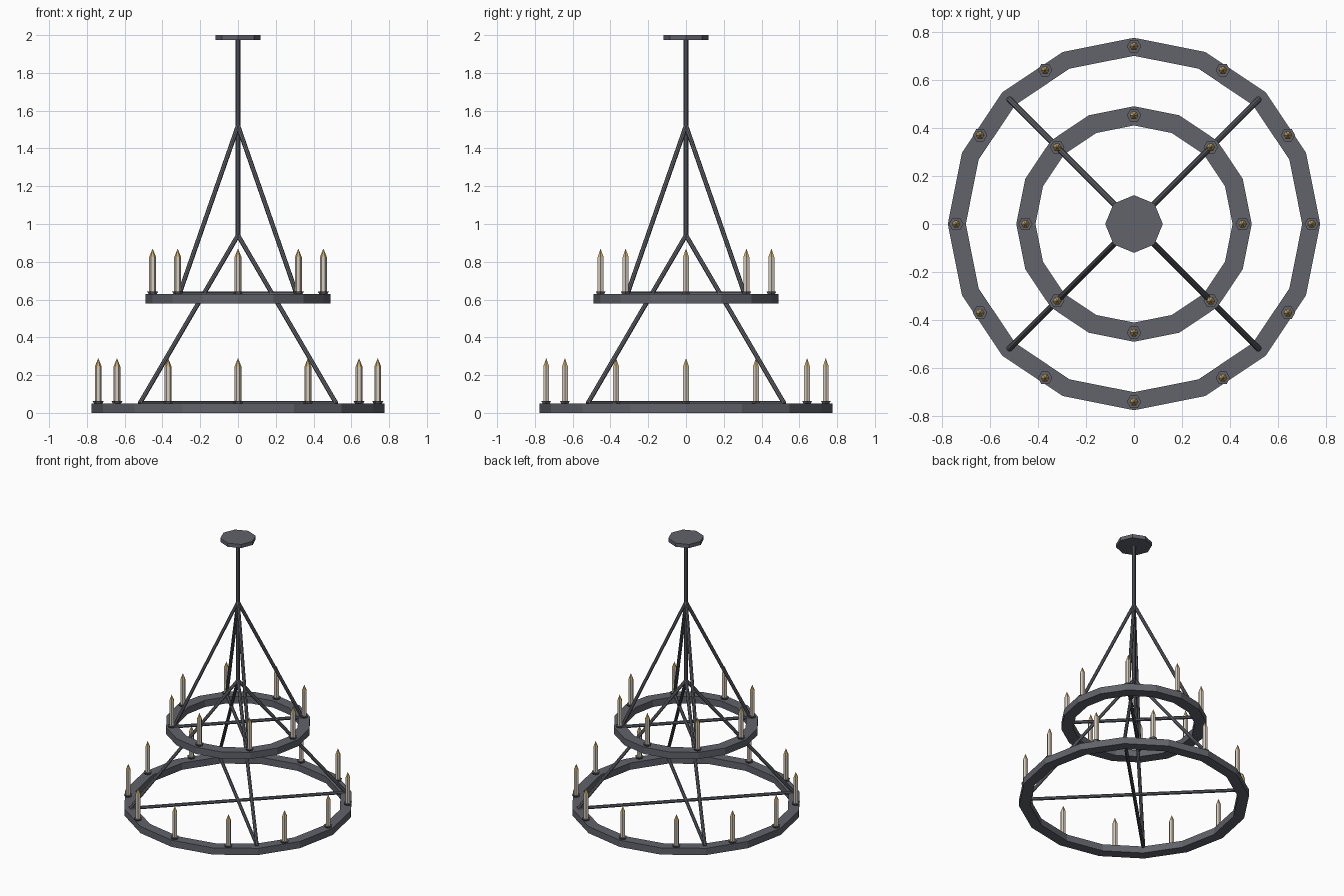
import bpy, bmesh, math
from mathutils import Vector

if "Cube" in bpy.data.objects:
    bpy.data.objects.remove(bpy.data.objects["Cube"], do_unlink=True)


def material(name, rgb):
    m = bpy.data.materials.new(name)
    m.use_nodes = True
    m.diffuse_color = (*rgb, 1)
    m.node_tree.nodes["Principled BSDF"].inputs["Base Color"].default_value = (*rgb, 1)
    return m


iron = material("dark iron", (0.12, 0.125, 0.145))
wax = material("candle wax", (0.68, 0.61, 0.5))
gold = material("flame gold", (0.6, 0.42, 0.14))


def lathe(name, profile, sides, mat, at=(0, 0, 0), closed=False):
    """Spin an (r, z) profile round the z axis; a closed profile makes a ring."""
    bm = bmesh.new()
    loops = []
    for r, z in profile:
        loops.append([bm.verts.new((r * math.cos(math.tau * i / sides),
                                    r * math.sin(math.tau * i / sides), z))
                      for i in range(sides)])
    pairs = list(zip(loops, loops[1:]))
    if closed:
        pairs.append((loops[-1], loops[0]))
    else:
        bm.faces.new(loops[0][::-1])
        bm.faces.new(loops[-1])
    for a, b in pairs:
        for i in range(sides):
            j = (i + 1) % sides
            bm.faces.new((a[i], a[j], b[j], b[i]))
    bmesh.ops.remove_doubles(bm, verts=bm.verts, dist=1e-5)
    bmesh.ops.recalc_face_normals(bm, faces=bm.faces)
    me = bpy.data.meshes.new(name)
    bm.to_mesh(me)
    bm.free()
    me.materials.append(mat)
    ob = bpy.data.objects.new(name, me)
    ob.location = at
    bpy.context.collection.objects.link(ob)
    return ob


def rod(name, start, end, radius=0.012):
    start, end = Vector(start), Vector(end)
    d = end - start
    ob = lathe(name, [(radius, 0), (radius, d.length)], 8, iron, start)
    ob.rotation_euler = d.to_track_quat('Z', 'Y').to_euler()


def candle(tier, x, y, z):
    lathe(tier + "_candle_dish", [(0.022, 0), (0.03, 0.013)], 6, iron, (x, y, z))
    lathe(tier + "_candle", [(0.018, 0.013), (0.018, 0.195)], 6, wax, (x, y, z))
    lathe(tier + "_flame", [(0.018, 0.195), (0.0, 0.24)], 6, gold, (x, y, z))


# Each tier: ring, candles, crossed bars and four slanted hangers
def tier(name, inner, outer, z, candles, candle_r, reach, apex):
    top = z + 0.05
    lathe(name + "_ring", [(inner, z), (outer, z), (outer, top), (inner, top)],
          16, iron, closed=True)
    for i in range(candles):
        a = math.tau * i / candles
        candle(name, candle_r * math.cos(a), candle_r * math.sin(a), top)
    for s in (1, -1):
        rod(name + "_cross_bar", (-reach, -reach * s, top), (reach, reach * s, top))
        for t in (1, -1):
            rod(name + "_hanger", (reach * s, reach * t, top), (0, 0, apex))


tier("lower", 0.70, 0.775, 0, 12, 0.74, 0.52, 0.94)
tier("upper", 0.41, 0.49, 0.58, 8, 0.452, 0.31, 1.52)

# Central stem and ceiling plate
rod("stem", (0, 0, 0.92), (0, 0, 1.98))
lathe("ceiling_plate", [(0.12, 1.973), (0.12, 2.0)], 8, iron)
